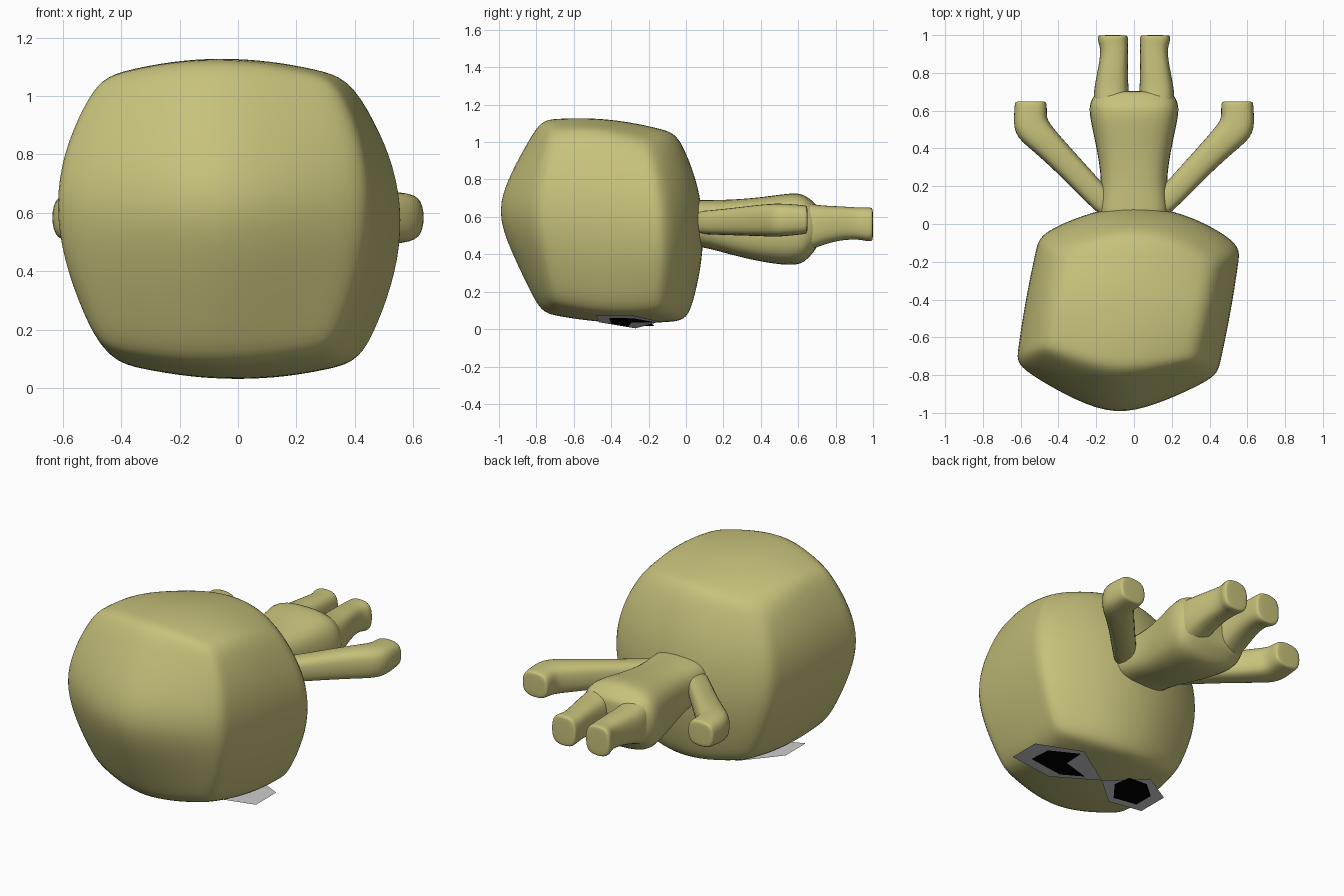
import bpy, bmesh, math
from mathutils import Vector

if "Cube" in bpy.data.objects:
    bpy.data.objects.remove(bpy.data.objects["Cube"])


def material(name, rgb):
    m = bpy.data.materials.new(name)
    m.diffuse_color = (*rgb, 1)
    m.use_nodes = True
    m.node_tree.nodes["Principled BSDF"].inputs["Base Color"].default_value = m.diffuse_color
    return m


OLIVE = material("olive_skin", (0.57, 0.54, 0.2))
WHITE = material("eye_white", (0.64, 0.62, 0.62))
BLACK = material("pupil_black", (0.0, 0.0, 0.0))


def finish(name, bm, mat, subdiv=0, mirror=False):
    bmesh.ops.recalc_face_normals(bm, faces=bm.faces[:])
    mesh = bpy.data.meshes.new(name)
    bm.to_mesh(mesh)
    bm.free()
    mesh.materials.append(mat)
    ob = bpy.data.objects.new(name, mesh)
    bpy.context.collection.objects.link(ob)
    if mirror:
        mod = ob.modifiers.new("mirror", 'MIRROR')
        mod.use_clip = False
        mod.use_mirror_merge = False
    if subdiv:
        mod = ob.modifiers.new("smooth", 'SUBSURF')
        mod.levels = mod.render_levels = subdiv
        for p in mesh.polygons:
            p.use_smooth = True
    return ob


def loft(name, rings, mirror=False, n=8):
    """Rounded tube through rings of (x, y, z, half width, half height, angle)."""
    bm = bmesh.new()
    loops = []
    for x, y, z, hw, hh, ang in rings:
        a = math.radians(ang)
        side = Vector((math.cos(a), math.sin(a), 0))
        loop = []
        for k in range(n):
            t = math.tau * (k + 0.5) / n
            c, s = math.cos(t), math.sin(t)
            c = math.copysign(abs(c) ** 0.62, c) * 1.07
            s = math.copysign(abs(s) ** 0.62, s) * 1.07
            loop.append(bm.verts.new(Vector((x, y, z)) + side * hw * c + Vector((0, 0, hh * s))))
        loops.append(loop)
    for a, b in zip(loops, loops[1:]):
        for k in range(n):
            bm.faces.new((a[k], a[(k + 1) % n], b[(k + 1) % n], b[k]))
    bm.faces.new(loops[0])
    bm.faces.new(loops[-1])
    return finish(name, bm, OLIVE, 2, mirror)


# Head: a bulging, slightly sheared cube with softened edges
def head_point(u, v, w):
    p, q = 1 - abs(u) ** 1.4, 1 - abs(w) ** 1.25
    p2, q2, v2 = 1 - u * u, 1 - w * w, 1 - v * v
    front = -0.69 - 0.09 * q - 0.09 * p - 0.17 * p * q
    back = -0.14 + 0.05 * q2 + 0.12 * p2 + 0.075 * p2 * q2 - 0.03 * w
    y = front + (back - front) * (v + 1) / 2 - 0.03 * u
    top = 1.02 - 0.035 * v + 0.065 * p2 + 0.04 * v2
    low = 0.125 - 0.02 * v - 0.06 * p2 - 0.035 * v2
    z = low + (top - low) * (w + 1) / 2 + 0.03 * q2
    centre = -0.03 + 0.18 * (max(-0.8, min(0.0, y)) + 0.43)
    x = centre + u * (0.555 - 0.145 * w * w - 0.01 * v * v)
    return x, y, z


bm = bmesh.new()
bmesh.ops.create_cube(bm, size=2)
bmesh.ops.subdivide_edges(bm, edges=bm.edges[:], cuts=5, use_grid_fill=True)
spacing = [0, 0.4, 0.78, 1]
for vert in bm.verts:
    uvw = [math.copysign(spacing[round(abs(c) * 3)], c) for c in vert.co]
    vert.co = head_point(*uvw)
finish("head", bm, OLIVE, 2)

# Torso, widening towards the hips
loft("torso", [
    (0, -0.05, 0.57, 0.18, 0.12, 0),
    (0, 0.10, 0.565, 0.185, 0.125, 0),
    (0, 0.23, 0.545, 0.168, 0.145, 0),
    (0, 0.42, 0.53, 0.20, 0.175, 0),
    (0, 0.60, 0.535, 0.242, 0.2, 0),
    (0, 0.65, 0.54, 0.228, 0.165, 0),
    (0, 0.695, 0.548, 0.205, 0.122, 0),
    (0, 0.705, 0.55, 0.16, 0.09, 0),
])

# Legs with flared feet
loft("legs", [
    (0.11, 0.54, 0.535, 0.08, 0.12, 0),
    (0.120, 0.63, 0.543, 0.095, 0.135, 0),
    (0.121, 0.71, 0.552, 0.092, 0.108, 0),
    (0.112, 0.82, 0.567, 0.078, 0.09, 0),
    (0.102, 0.925, 0.565, 0.071, 0.084, 0),
    (0.112, 0.965, 0.56, 0.080, 0.09, 0),
    (0.112, 0.995, 0.56, 0.080, 0.09, 0),
    (0.112, 1.0, 0.56, 0.068, 0.078, 0),
], mirror=True)

# Arms, bent at the wrist, with blocky hands
loft("arms", [
    (0.10, 0.05, 0.57, 0.057, 0.06, -45),
    (0.19, 0.145, 0.57, 0.065, 0.065, -45),
    (0.36, 0.325, 0.578, 0.070, 0.078, -45),
    (0.485, 0.45, 0.583, 0.080, 0.088, -43),
    (0.552, 0.515, 0.583, 0.098, 0.088, -25),
    (0.547, 0.60, 0.585, 0.086, 0.080, 0),
    (0.547, 0.645, 0.585, 0.084, 0.076, 0),
    (0.547, 0.65, 0.585, 0.074, 0.064, 0),
], mirror=True)


# Eyes: thin tilted plates beneath the face, one with a notch cut out
def plate(name, outline, side, drop, mat):
    bm = bmesh.new()
    bm.faces.new([bm.verts.new((side * x, y, 0.004 + 0.155 * x - drop)) for x, y in outline])
    bmesh.ops.triangulate(bm, faces=bm.faces[:])
    ob = finish(name, bm, mat)
    if ob.data.polygons[0].normal.z > 0:
        ob.data.flip_normals()


white = [(0.455, -0.48), (0.455, -0.29), (0.235, -0.14), (0.0, -0.27), (0.21, -0.465)]
notch = (0.23, -0.29)
plate("left_eye_white", white, -1, 0, WHITE)
plate("left_pupil", [(0.37, -0.42), (0.37, -0.30), (0.25, -0.19), (0.11, -0.17),
                     (0.09, -0.27), (0.20, -0.41)], -1, 0.004, BLACK)
plate("right_eye_white", white[:3] + [notch] + white[3:], 1, 0, WHITE)
plate("right_pupil", [(0.38, -0.41), (0.373, -0.28), (0.235, -0.165), notch,
                      (0.087, -0.31), (0.187, -0.40)], 1, 0.004, BLACK)
